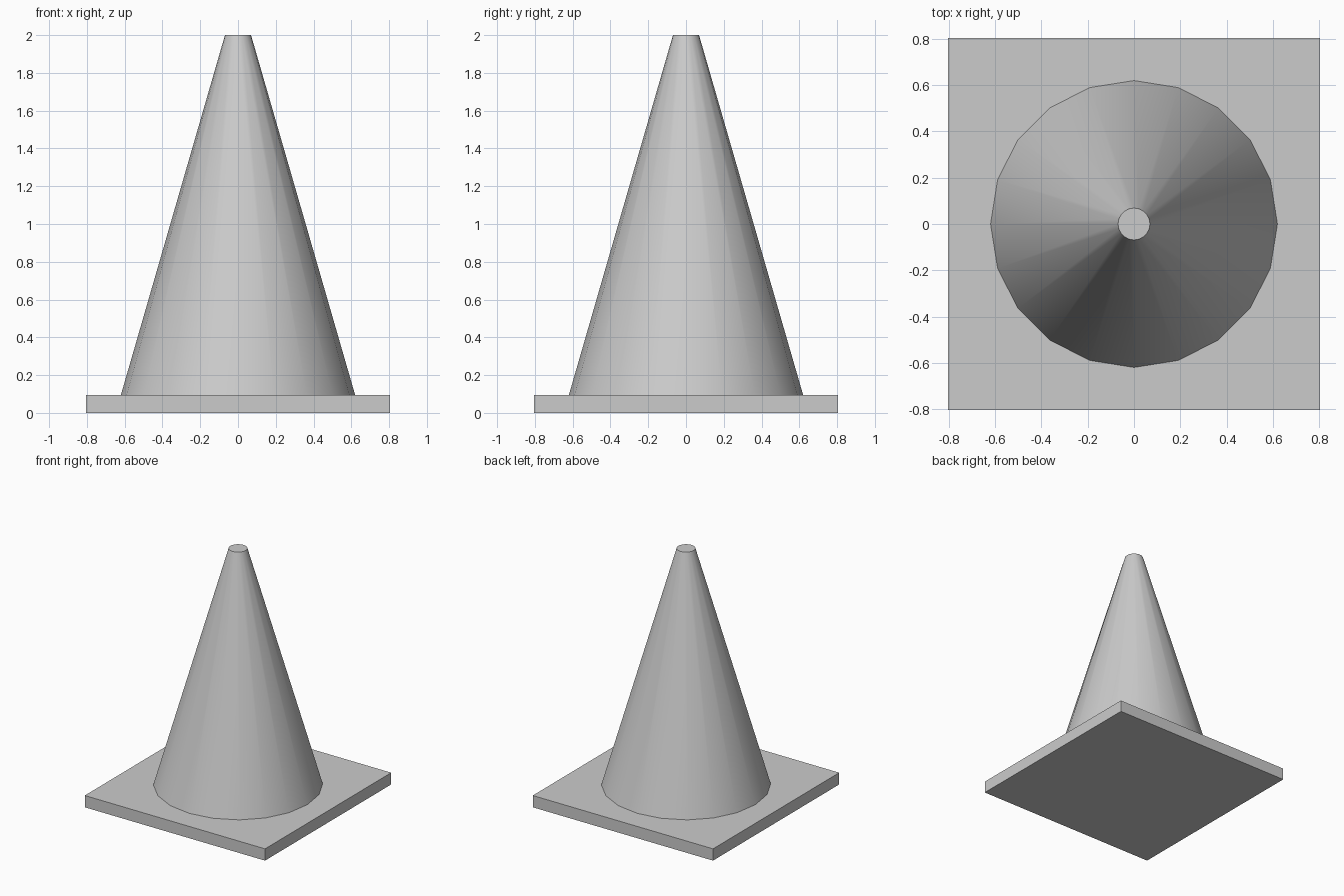
import bpy, bmesh, math

if "Cube" in bpy.data.objects:
    bpy.data.objects.remove(bpy.data.objects["Cube"])

BASE_W, BASE_H = 1.61, 0.095
CONE_R, TIP_R, TOP_Z, SIDES = 0.62, 0.069, 2.0, 20

# Square base slab
bpy.ops.mesh.primitive_cube_add(size=1, location=(0, 0, BASE_H / 2))
base = bpy.context.object
base.name = "base_slab"
base.scale = (BASE_W, BASE_W, BASE_H)
bpy.ops.object.transform_apply(location=False, rotation=False, scale=True)

# Tapered cone body with a flat tip, standing on the slab
bpy.ops.mesh.primitive_cone_add(vertices=SIDES, radius1=CONE_R, radius2=TIP_R,
                                depth=TOP_Z - BASE_H,
                                location=(0, 0, (TOP_Z + BASE_H) / 2))
cone = bpy.context.object
cone.name = "cone_body"

# Remove the hidden bottom cap that lies on the slab
bm = bmesh.new()
bm.from_mesh(cone.data)
bm.normal_update()
bmesh.ops.delete(bm, geom=[f for f in bm.faces if f.normal.z < -0.9],
                 context='FACES_ONLY')
bm.to_mesh(cone.data)
bm.free()

bpy.ops.object.shade_smooth_by_angle(angle=math.radians(30))
